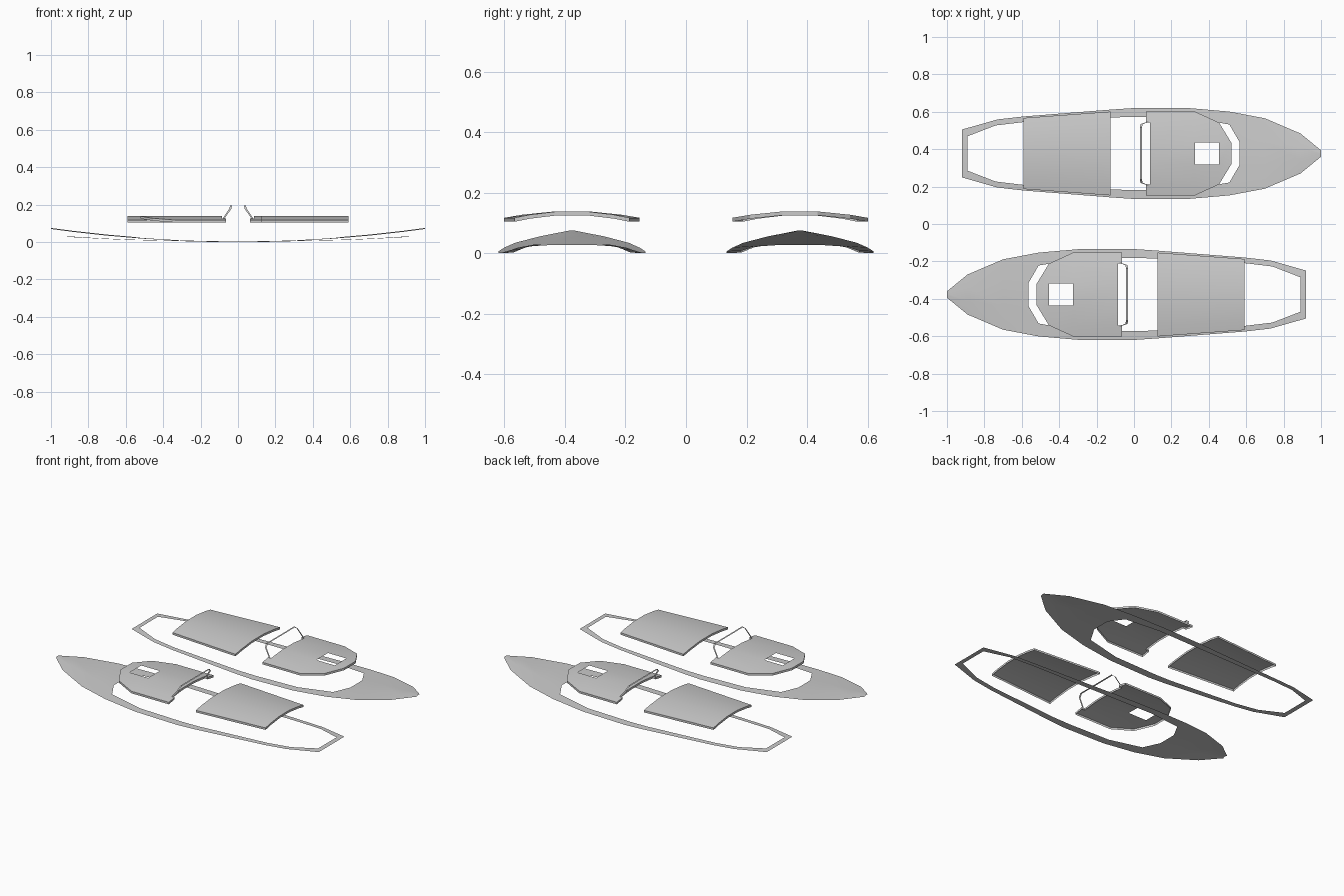
import bpy, bmesh, math

if "Cube" in bpy.data.objects:
    bpy.data.objects.remove(bpy.data.objects["Cube"])

CY = 0.377  # distance of each boat's centreline from y = 0

def interp(pts, t):
    if t <= pts[0][0]:
        return pts[0][1]
    for (a, va), (b, vb) in zip(pts, pts[1:]):
        if t <= b:
            return va + (vb - va) * (t - a) / (b - a)
    return pts[-1][1]

def both_sides(polys):
    return polys + [[(x, -y) for x, y in p] for p in polys]

def sheet(name, polys, zfunc, turn, skirt=0, no_skirt=None):
    """Thin sheet from plan polygons, lifted by zfunc, optional skirt round the edge."""
    bm = bmesh.new()
    for p in polys:
        bm.faces.new([bm.verts.new((x, y, zfunc(x, y))) for x, y in p])
    bmesh.ops.remove_doubles(bm, verts=bm.verts, dist=0.0005)
    bm.normal_update()
    for f in bm.faces:
        if f.normal.z < 0:
            f.normal_flip()
    if skirt:
        low = {}
        def drop(v):
            if v not in low:
                low[v] = bm.verts.new((v.co.x, v.co.y, v.co.z - skirt))
            return low[v]
        for e in [e for e in bm.edges if e.is_boundary]:
            mid = (e.verts[0].co + e.verts[1].co) / 2
            if no_skirt and no_skirt(mid):
                continue
            l = e.link_loops[0]
            a, b = l.vert, l.link_loop_next.vert
            bm.faces.new((b, a, drop(a), drop(b)))
    return finish(name, bm, turn)

def finish(name, bm, turn):
    s = -1 if turn else 1
    for v in bm.verts:
        v.co = (s * v.co.x, s * (v.co.y + CY), v.co.z)
    me = bpy.data.meshes.new(name)
    bm.to_mesh(me)
    bm.free()
    ob = bpy.data.objects.new(name, me)
    bpy.context.collection.objects.link(ob)
    bpy.ops.object.select_all(action='DESELECT')
    ob.select_set(True)
    bpy.context.view_layer.objects.active = ob
    bpy.ops.object.shade_smooth_by_angle(angle=math.radians(30))
    return ob

# Deck outline half-widths and opening half-widths
OUTER = [(-.92, .128), (-.73, .182), (-.59, .198), (-.12, .235), (0, .243),
         (.29, .243), (.51, .224), (.70, .188), (.89, .107), (1.0, .017)]
INNER = [(-.89, .092), (-.74, .15), (-.59, .168), (-.12, .193), (0, .195),
         (.29, .194), (.51, .155)]

def deck_z(x, y):
    sheer = .07 * x * x if x > 0 else .028 * (x / .92) ** 2
    return sheer + .006 * max(0, 1 - (y / interp(OUTER, x)) ** 2)

def deck_polys():
    rim = [[OUTER[i], OUTER[i + 1], INNER[i + 1], INNER[i]] for i in range(6)]
    rim += [[(.51, .224), (.70, .188), (.565, .06), (.51, .155)],
            [(.565, .06), (.70, .188), (.70, .062)]]
    mid = [[(-.92, .128), (-.92, -.128), (-.89, -.092), (-.89, .092)],
           [(.565, .06), (.70, .062), (.70, -.062), (.565, -.06)]]
    for (x0, w0), (x1, w1) in zip(OUTER[7:], OUTER[8:]):
        a, b = w0 * .33, w1 * .33
        rim.append([(x0, w0), (x1, w1), (x1, b), (x0, a)])
        mid.append([(x0, a), (x1, b), (x1, -b), (x0, -a)])
    # foredeck joins use the same points
    fix = lambda p: [(x, math.copysign(.062, y)) if x == .70 and abs(y) < .1 else (x, y) for x, y in p]
    return [fix(p) for p in both_sides(rim) + mid]

CROWN = [(.058, .138), (.165, .127), (.224, .117)]

def cover_z(x, y):
    w = .224 if x > -.125 else .224 - (-.125 - x) * .034 / .465
    return interp(CROWN, abs(y) * .224 / w)

def rear_polys():
    k = .19 / .224
    polys = []
    ys = [-.224, -.165, -.058, .058, .165, .224]
    for a, b in zip(ys, ys[1:]):
        polys.append([(-.59, a * k), (-.125, a), (-.125, b), (-.59, b * k)])
    return polys

def front_polys():
    side = [[(.064, .165), (.085, .165), (.326, .165), (.326, .224), (.064, .224)],
            [(.326, .165), (.455, .165), (.326, .224)],
            [(.085, .058), (.326, .058), (.326, .165), (.085, .165)],
            [(.326, .058), (.455, .058), (.455, .165), (.326, .165)],
            [(.455, .058), (.52, .058), (.455, .165)]]
    return both_sides(side) + [[(.085, -.058), (.326, -.058), (.326, .058), (.085, .058)],
                               [(.455, -.058), (.52, -.058), (.52, .058), (.455, .058)]]

def in_hatch(m):
    return .32 < m.x < .46 and abs(m.y) < .06

def windscreen(name, turn):
    half = [(.075, .17, .12), (.036, .158, .178), (.031, .14, .196)]
    path = half + [(x, -y, z) for x, y, z in reversed(half)]
    bm = bmesh.new()
    rows = [(bm.verts.new(p), bm.verts.new((p[0] + .011, p[1], p[2]))) for p in path]
    for (a, b), (c, d) in zip(rows, rows[1:]):
        bm.faces.new((a, b, d, c))
    bm.normal_update()
    if bm.faces[:] and sum(f.normal.z for f in bm.faces) < 0:
        bmesh.ops.reverse_faces(bm, faces=bm.faces[:])
    finish(name, bm, turn)

# Two identical sets, the second turned half way round
for n, turn in (("a", False), ("b", True)):
    sheet("deck_" + n, deck_polys(), deck_z, turn)
    sheet("rear_cover_" + n, rear_polys(), cover_z, turn, skirt=.013)
    sheet("front_cover_" + n, front_polys(), cover_z, turn, skirt=.013, no_skirt=in_hatch)
    windscreen("windscreen_frame_" + n, turn)
